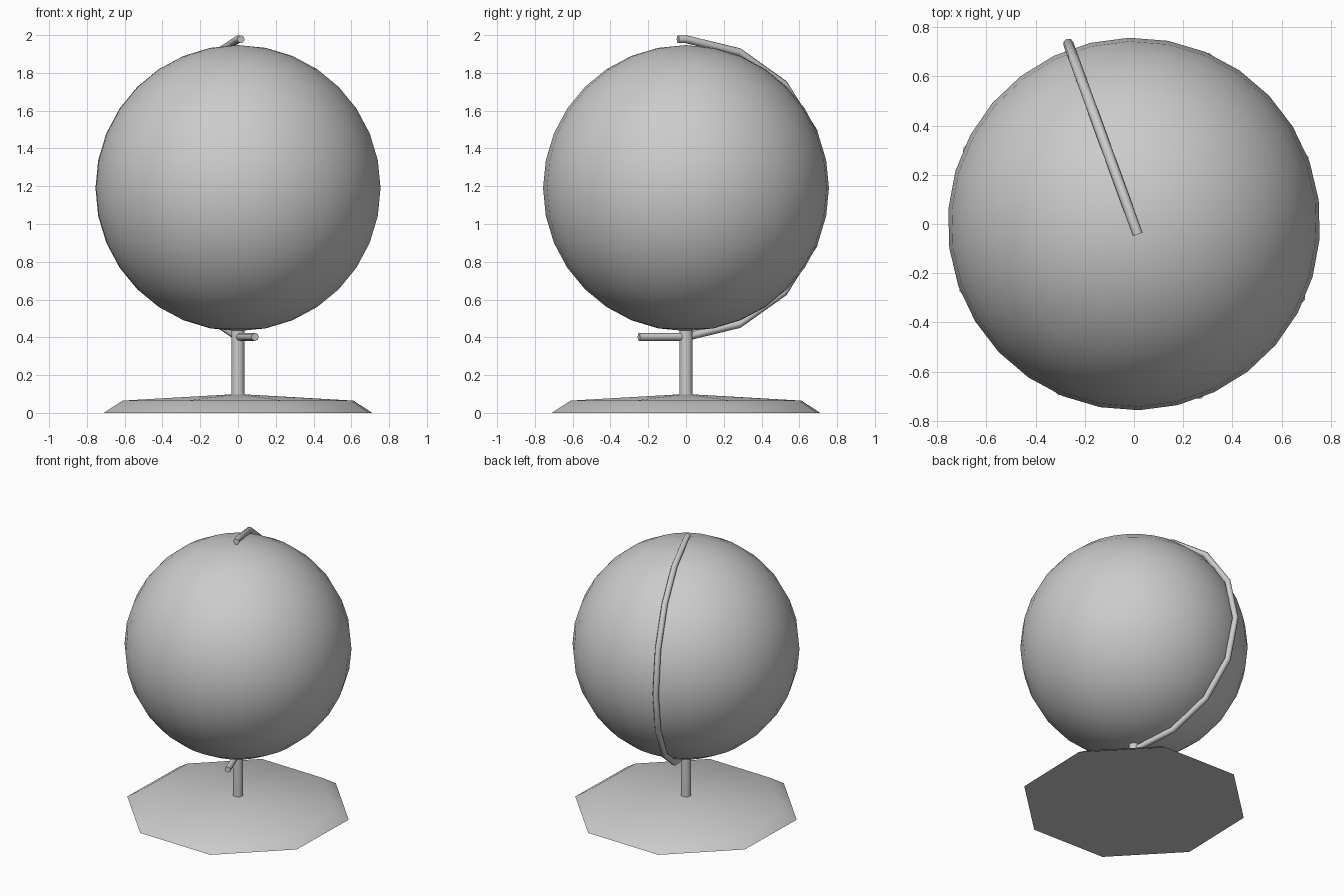
import bpy
import bmesh
from math import radians, sin, cos, pi

cube = bpy.data.objects.get("Cube")
if cube:
    bpy.data.objects.remove(cube, do_unlink=True)

grey = bpy.data.materials.new("plain grey")
grey.use_nodes = True
colour = (0.6, 0.6, 0.6, 1)
grey.diffuse_color = colour
grey.node_tree.nodes["Principled BSDF"].inputs["Base Color"].default_value = colour

GLOBE_Z, GLOBE_R = 1.19, 0.757
ARM_R, TUBE_R = 0.78, 0.021
ARM_TURN = radians(110)


def finish(obj, name, angle=40):
    obj.name = obj.data.name = name
    obj.data.materials.clear()
    obj.data.materials.append(grey)
    bpy.ops.object.select_all(action='DESELECT')
    obj.select_set(True)
    bpy.context.view_layer.objects.active = obj
    bpy.ops.object.shade_smooth_by_angle(angle=radians(angle))


# Globe: coarse rings, smooth shading
bpy.ops.mesh.primitive_uv_sphere_add(segments=30, ring_count=16, radius=GLOBE_R,
                                     location=(0, 0, GLOBE_Z),
                                     rotation=(0, 0, radians(1.5)))
finish(bpy.context.object, "globe")

# Base: eight-sided plate with a bevelled rim and a shallow peak
bm = bmesh.new()
rings = []
for radius, z in ((0.76, 0), (0.655, 0.065)):
    angles = [radians(21) + i * pi / 4 for i in range(8)]
    rings.append([bm.verts.new((radius * cos(a), radius * sin(a), z)) for a in angles])
peak = bm.verts.new((0, 0, 0.1))
low, high = rings
bm.faces.new(low[::-1])
for i in range(8):
    j = (i + 1) % 8
    bm.faces.new((low[i], low[j], high[j], high[i]))
    bm.faces.new((high[i], high[j], peak))
mesh = bpy.data.meshes.new("base")
bm.to_mesh(mesh)
bm.free()
base = bpy.data.objects.new("base", mesh)
bpy.context.collection.objects.link(base)
finish(base, "base")

# Post between base and globe
bpy.ops.mesh.primitive_cylinder_add(vertices=12, radius=0.035, depth=0.36,
                                    location=(0, 0, 0.27))
finish(bpy.context.object, "post")

# Support arm: half ring behind the globe, short tip on top, long tail below
profile = [(-0.045, GLOBE_Z + ARM_R + 0.008)]
for i in range(9):
    a = pi / 2 - i * pi / 8
    profile.append((ARM_R * cos(a), GLOBE_Z + (ARM_R + (0.008 if i in (0, 8) else 0)) * sin(a)))
profile.append((-0.265, GLOBE_Z - ARM_R - 0.008))

curve = bpy.data.curves.new("support_arm", 'CURVE')
curve.dimensions = '3D'
curve.bevel_depth = TUBE_R
curve.bevel_resolution = 2
curve.use_fill_caps = True
spline = curve.splines.new('POLY')
spline.points.add(len(profile) - 1)
for point, (s, z) in zip(spline.points, profile):
    point.co = (s * cos(ARM_TURN), s * sin(ARM_TURN), z, 1)
arm = bpy.data.objects.new("support_arm", curve)
bpy.context.collection.objects.link(arm)
bpy.ops.object.select_all(action='DESELECT')
arm.select_set(True)
bpy.context.view_layer.objects.active = arm
bpy.ops.object.convert(target='MESH')
finish(bpy.context.object, "support_arm", 50)
